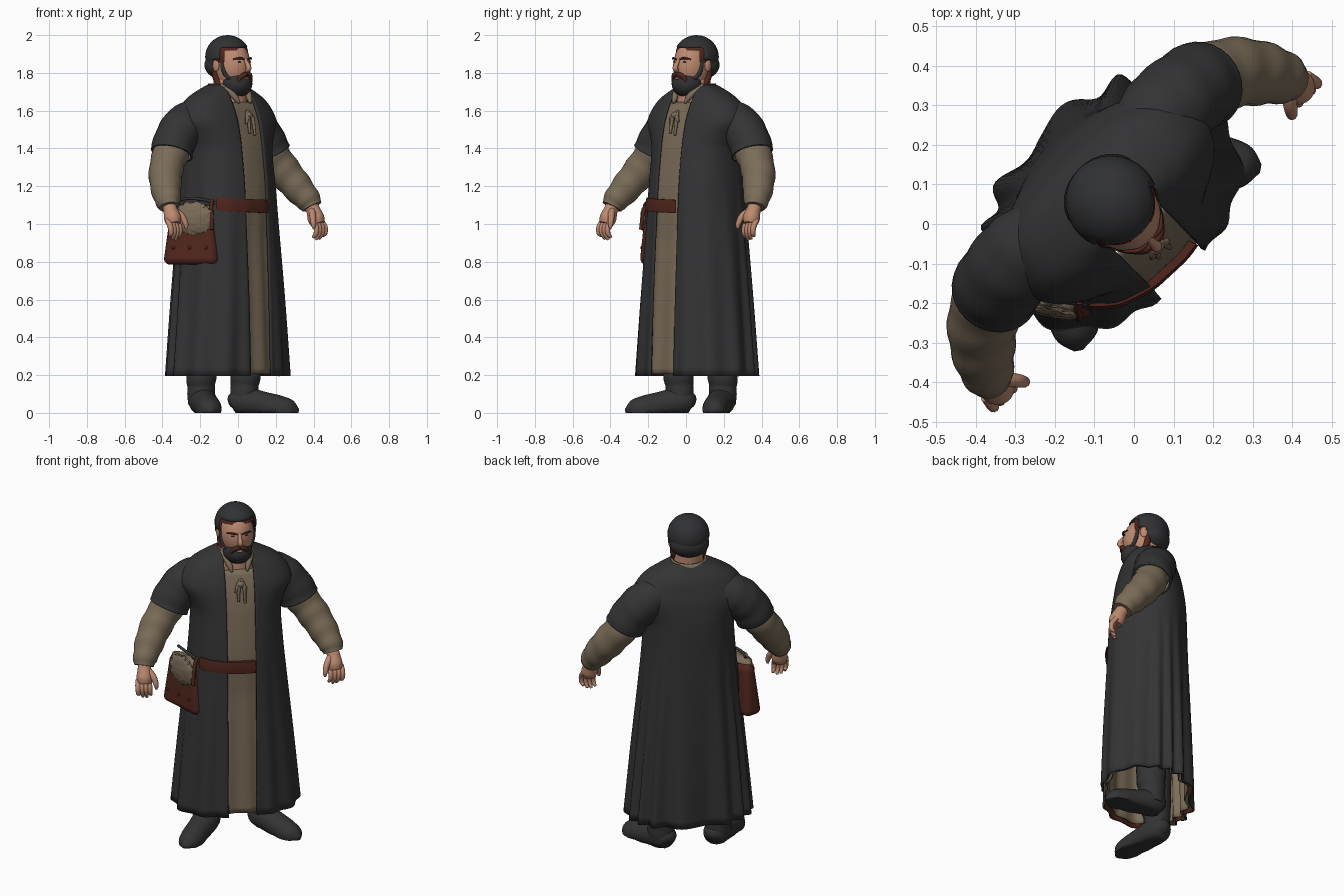
import bpy, bmesh, math, random
from mathutils import Vector, Matrix

if "Cube" in bpy.data.objects:
    bpy.data.objects.remove(bpy.data.objects["Cube"])
random.seed(4)

def material(name, rgb):
    m = bpy.data.materials.new(name)
    m.diffuse_color = (*rgb, 1)
    m.use_nodes = True
    m.node_tree.nodes["Principled BSDF"].inputs["Base Color"].default_value = m.diffuse_color
    return m

BLACK = material("charcoal cloth", (.034, .034, .036))
HAIR = material("black hair", (.03, .031, .033))
TAN = material("tan linen", (.195, .15, .097))
BROWN = material("red brown leather", (.08, .019, .012))
SKIN = material("skin", (.50, .25, .16))
parts = []

def finish(name, bm, mats, angle=60, fix=True):
    if fix:
        bmesh.ops.recalc_face_normals(bm, faces=bm.faces)
    me = bpy.data.meshes.new(name)
    bm.to_mesh(me)
    bm.free()
    for m in mats:
        me.materials.append(m)
    ob = bpy.data.objects.new(name, me)
    bpy.context.collection.objects.link(ob)
    bpy.context.view_layer.objects.active = ob
    bpy.ops.object.select_all(action='DESELECT')
    ob.select_set(True)
    bpy.ops.object.shade_smooth_by_angle(angle=math.radians(angle))
    parts.append(ob)
    return ob

def thicken(ob, t):
    mod = ob.modifiers.new("thickness", 'SOLIDIFY')
    mod.thickness = t
    mod.material_offset = 1

def smooth_rows(rows, n):
    """Catmull-Rom through rows of numbers."""
    out = []
    for k in range(len(rows) - 1):
        p0, p1, p2, p3 = (rows[max(0, min(len(rows) - 1, k + d))] for d in (-1, 0, 1, 2))
        for s in range(n):
            t = s / n
            out.append([.5 * (2*b + (c-a)*t + (2*a-5*b+4*c-d)*t*t + (3*b-a-3*c+d)*t**3)
                        for a, b, c, d in zip(p0, p1, p2, p3)])
    return out + [list(rows[-1])]

def loft(name, rings, mats, closed=True, cap=True, fix=True):
    bm = bmesh.new()
    vs = [[bm.verts.new(p) for p in r] for r in rings]
    n = len(rings[0])
    for a, b in zip(vs, vs[1:]):
        for j in range(n if closed else n - 1):
            k = (j + 1) % n
            bm.faces.new((a[j], a[k], b[k], b[j]))
    if cap:
        bm.faces.new(vs[0])
        bm.faces.new(vs[-1])
    return finish(name, bm, mats, fix=fix)

def tube(name, rows, mats, side=1, n=20, steps=6, ripple=0, cap=True, floor=None):
    """Round tube along rows of (x, y, z, radius)."""
    rows = smooth_rows([(r[0] * side, *r[1:]) for r in rows], steps)
    pts = [Vector(r[:3]) for r in rows]
    d = pts[-1] - pts[0]
    ref = Vector([float(i == min(range(3), key=lambda q: abs(d[q]))) for i in range(3)])
    rings = []
    for i, (p, r) in enumerate(zip(pts, rows)):
        t = (pts[min(i + 1, len(pts) - 1)] - pts[max(i - 1, 0)]).normalized()
        u = t.cross(ref).normalized()
        v = t.cross(u)
        ring = []
        for j in range(n):
            a = 2 * math.pi * j / n
            rad = r[3] * (1 + ripple * math.sin(i * 1.05 + 1.4 * math.sin(a)))
            q = p + (u * math.cos(a) + v * math.sin(a)) * rad
            if floor is not None:
                q.z = max(q.z, floor)
            ring.append(q)
        rings.append(ring)
    return loft(name, rings, mats, cap=cap)

def ball(name, loc, size, mats, rot=None, keep=None, bump=0):
    bm = bmesh.new()
    bmesh.ops.create_uvsphere(bm, u_segments=32, v_segments=20, radius=1)
    for v in bm.verts:
        v.co *= 1 + random.uniform(-bump, bump)
    m = (rot or Matrix.Translation(loc)) @ Matrix.Diagonal((*size, 1))
    bmesh.ops.transform(bm, matrix=m, verts=bm.verts)
    if keep:
        bmesh.ops.delete(bm, geom=[v for v in bm.verts if not keep(v.co)], context='VERTS')
    return finish(name, bm, mats)

# body cross-sections: z, half width, front y, back y
BODY = smooth_rows([(.195, .35, -.182, .327), (.6, .315, -.17, .317), (1.0, .277, -.152, .304),
                    (1.2, .26, -.142, .297), (1.38, .252, -.122, .29), (1.46, .275, -.108, .283),
                    (1.54, .315, -.088, .27), (1.6, .298, -.066, .252), (1.66, .25, -.038, .23),
                    (1.705, .175, -.012, .2), (1.738, .1, .005, .175)], 6)

def body_point(z, th, off=0, fold=1):
    k = max(1, next((i for i, r in enumerate(BODY) if r[0] >= z), len(BODY) - 1))
    lo, hi = BODY[k - 1], BODY[k]
    t = (z - lo[0]) / (hi[0] - lo[0])
    a, yf, yb = (lo[i] + (hi[i] - lo[i]) * t for i in (1, 2, 3))
    s, c = math.sin(th), math.cos(th)
    w = fold * .0125 * max(0, (1.3 - z) / 1.1) * (1 - .45 * c) * math.sin(15 * th + 2 * math.sin(3 * th))
    x = (a + off + w) * math.copysign(abs(s) ** .85, s)
    y = (yf + yb) / 2 - ((yb - yf) / 2 + off + w) * math.copysign(abs(c) ** .85, c)
    return (x, y, z)

# open robe with leather coloured lining
rings = []
for r in BODY:
    g0 = math.asin((min(.08, r[1] * .6) / r[1]) ** (1 / .85))
    g1 = math.asin((min(.083, r[1] * .6) / r[1]) ** (1 / .85))
    rings.append([body_point(r[0], g0 + (2 * math.pi - g1 - g0) * j / 140) for j in range(141)])
thicken(loft("robe", rings, [BLACK, BROWN], closed=False, cap=False, fix=False), .011)
# tunic under it, set back below the belt
rings = []
for i in range(46):
    z = .205 + 1.44 * i / 45
    off = -.014 - .014 * min(1, max(0, (1.12 - z) / .2))
    rings.append([body_point(z, 2 * math.pi * j / 140, off, .9) for j in range(140)])
thicken(loft("tunic", rings, [TAN, TAN], cap=False, fix=False), .006)
# belt over the right panel, ending under the left one
rings = [[body_point(1.06 + .07 * h - .012 * (th := -.95 + 1.17 * j / 40), th, o, .6) for j in range(41)]
         for h, o in ((0, -.014), (0, .006), (.5, .011), (1, .006), (1, -.014))]
loft("belt", rings, [BROWN], closed=False, cap=False, fix=False)

# arms, legs and hands, mirrored
for s, tag in ((1, "left"), (-1, "right")):
    robe_sleeve = tube(tag + "_robe_sleeve", [(.13, .145, 1.56, .075), (.20, .145, 1.55, .104), (.27, .143, 1.508, .116),
                       (.335, .138, 1.44, .112), (.368, .13, 1.375, .113)], [BLACK, TAN], s, 28, ripple=.015, cap=False)
    thicken(robe_sleeve, .011)
    tube(tag + "_tunic_sleeve", [(.28, .14, 1.48, .085), (.365, .13, 1.385, .093), (.432, .105, 1.295, .091),
         (.487, .055, 1.205, .083), (.524, .003, 1.13, .069), (.535, -.018, 1.09, .055)], [TAN], s, 24, ripple=.03)
    tube(tag + "_palm", [(.528, -.01, 1.11, .035), (.535, -.03, 1.07, .038), (.537, -.047, 1.03, .045),
         (.54, -.058, 1.0, .036)], [SKIN], s)
    for k in range(4):
        x, drop = .508 + .022 * k, (.012, 0, .004, .02)[k]
        tube(tag + "_finger", [(x, -.045, 1.02, .014), (x + .004, -.072, .985, .015), (x + .002, -.074, .95, .013),
             (x - .006, -.058, .917 + drop, .008)], [SKIN], s, 10, 4)
    tube(tag + "_thumb", [(.515, -.04, 1.07, .02), (.49, -.07, 1.04, .018), (.478, -.087, 1.0, .014),
         (.477, -.089, .975, .007)], [SKIN], s, 10, 4)
    tube(tag + "_boot_shaft", [(.15, .11, .65, .085), (.16, .11, .3, .084), (.165, .11, .19, .08),
         (.162, .115, .13, .074), (.16, .11, .05, .075)], [BLACK], s, ripple=.02)
    tube(tag + "_boot_foot", [(.112, .175, .045, .015), (.125, .155, .055, .058), (.16, .105, .06, .074),
         (.215, .025, .042, .07), (.268, -.05, .022, .068), (.305, -.098, .015, .052), (.325, -.127, .012, .012)],
         [BLACK], s, floor=0)
    # collar points and face details
    tube(tag + "_collar_point", [(.085, .04, 1.73, .013), (.07, -.0, 1.705, .016), (.052, -.032, 1.67, .016),
         (.042, -.052, 1.64, .006)], [TAN], s, 10)
    ball(tag + "_ear", (s * .1, .065, 1.84), (.012, .022, .034), [SKIN])
    tube(tag + "_brow", [(.014, -.06, 1.872, .004), (.04, -.055, 1.878, .006), (.068, -.03, 1.872, .003)], [BROWN], s, 8, 4)
    ball(tag + "_eye", (s * .036, -.049, 1.858), (.012, .006, .004), [HAIR])
    tube(tag + "_moustache", [(0, -.068, 1.796, .008), (.02, -.066, 1.79, .013), (.04, -.053, 1.772, .012),
         (.052, -.046, 1.745, .006)], [BROWN], s, 10)
    tube(tag + "_sideburn", [(.092, .03, 1.87, .007), (.09, .022, 1.82, .012), (.078, .008, 1.785, .012),
         (.06, -.012, 1.765, .01)], [HAIR], s, 12)
    tube(tag + "_jaw_hair", [(.09, .085, 1.82, .014), (.085, .08, 1.775, .018), (.075, .06, 1.73, .016)], [BROWN], s, 12)

# neck, collar and laces
tube("neck", [(0, .055, 1.58, .09), (0, .06, 1.68, .088), (0, .07, 1.8, .08)], [SKIN], n=28)
band = [[(math.sin(t) * r, .088 - math.cos(t) * r * .95, z) for t in [.85 + 4.58 * j / 40 for j in range(41)]]
        for z, r in ((1.69, .115), (1.72, .104), (1.745, .098))]
thicken(loft("collar_band", band, [TAN, TAN], closed=False, cap=False, fix=False), .01)
for x0, x1, z1 in ((.0, .03, 1.54), (.0, -.028, 1.53), (.005, .022, 1.47), (0, -.015, 1.48)):
    y = body_point(1.56, 0)[1] - .002
    tube("lace", [(x0, y + .018, 1.60, .006), ((x0 + x1) * .7, y - .004, 1.565, .01),
         (x1, body_point(z1, 0)[1], z1, .007)], [TAN], n=8)
ball("lace_knot", (0, -.083, 1.575), (.022, .016, .018), [TAN])

# head
ball("head", (0, .05, 1.835), (.095, .112, .135), [SKIN])
tube("nose", [(0, -.05, 1.875, .009), (0, -.068, 1.85, .011), (0, -.08, 1.825, .015), (0, -.066, 1.81, .011)], [SKIN], n=12)
ball("lower_lip", (0, -.066, 1.771), (.018, .008, .006), [SKIN])
ball("beard", (0, .01, 1.742), (.082, .084, .072), [HAIR])
thicken(ball("hair", (0, .078, 1.885), (.117, .12, .115), [HAIR, BROWN],
             keep=lambda c: c.z > (1.925 if c.y < .02 else 1.865 if c.y < .07 else 1.775)), .02)
ball("hair_edge", (0, .074, 1.885), (.11, .113, .106), [BROWN],
     keep=lambda c: c.z > (1.912 if c.y < 0 else 1.84 if c.y < .07 else 1.775))
ball("hair_nape", (0, .11, 1.842), (.111, .088, .078), [HAIR])

# satchel on the right hip
B = Matrix.Translation((-.282, .06, 0)) @ Matrix.Rotation(math.radians(-60), 4, 'Z')
bm = bmesh.new()
bmesh.ops.create_cube(bm, size=1)
for v in bm.verts:
    top = v.co.z > 0
    v.co = B @ Vector((v.co.x * (.23 if top else .305), v.co.y * (.075 if top else .12), 1.085 if top else .785))
bag = finish("satchel", bm, [BROWN], 40)
bev = bag.modifiers.new("round", 'BEVEL')
bev.width, bev.segments = .05, 6
ball("satchel_fur_flap", None, (.105, .025, .085), [TAN], rot=B @ Matrix.Translation((.02, -.044, 1.03)), bump=.09)
ball("satchel_lid", None, (.105, .04, .025), [TAN], rot=B @ Matrix.Translation((.01, -.012, 1.085)), bump=.07)
ps = [B @ Vector(p) for p in ((.11, -.01, 1.13), (.112, -.03, 1.09), (.118, -.044, 1.04), (.122, -.052, .97))]
tube("satchel_strap", [(*p, .01) for p in ps], [BROWN], n=10)
for x in (-.09, .0, .09):
    ball("satchel_stud", None, (.009, .007, .009), [BROWN], rot=B @ Matrix.Translation((x, -.056, .875)))
ps = [B @ Vector(p) for p in ((-.08, .01, 1.125), (-.02, -.012, 1.135), (.06, -.02, 1.13), (.13, -.01, 1.11))]
tube("satchel_cord", [(*p, .008) for p in ps], [BLACK], n=10)

# turn the figure to its diagonal stance
turn = Matrix.Rotation(math.radians(45), 4, 'Z')
for ob in parts:
    ob.matrix_world = turn @ ob.matrix_world
